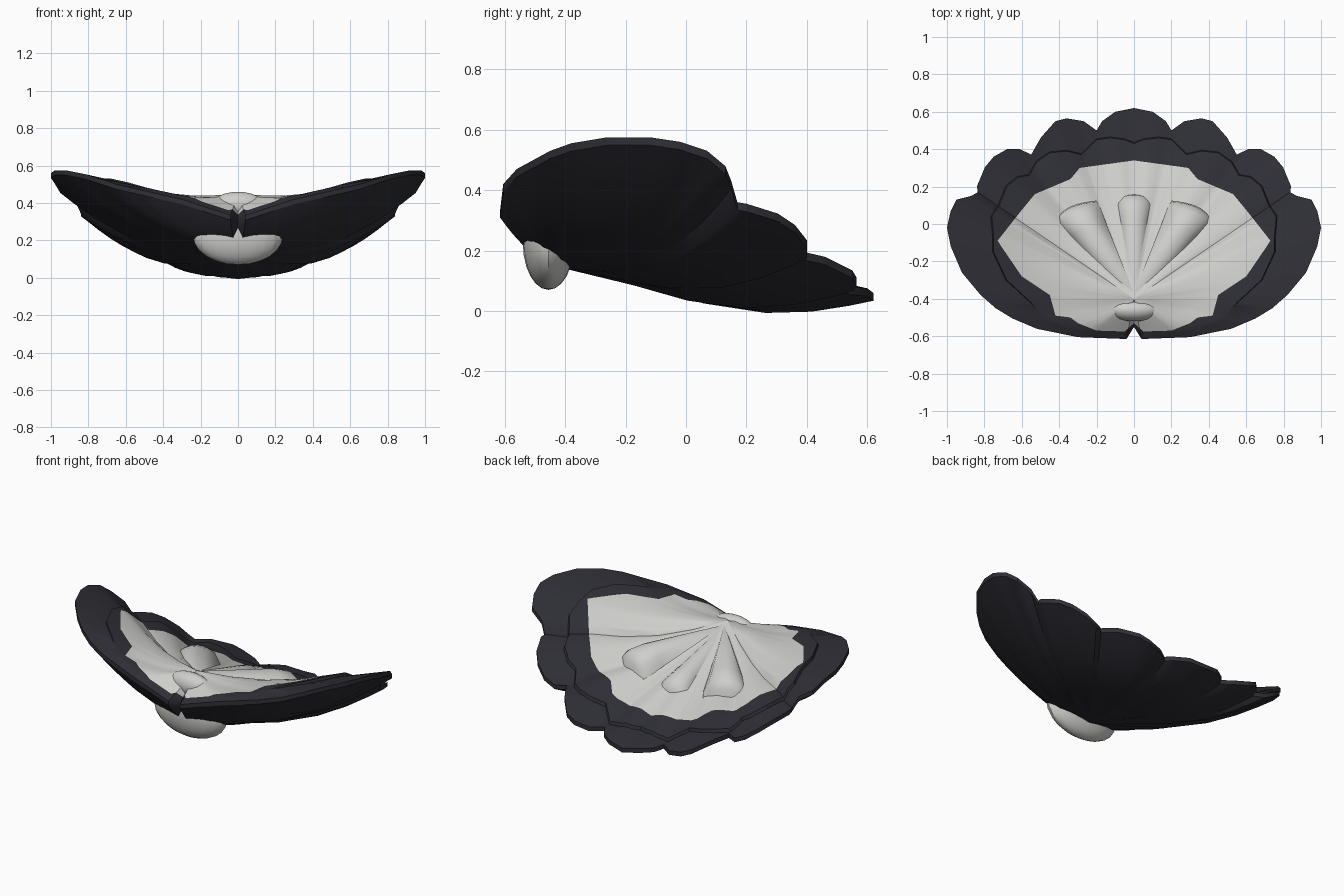
import bpy, bmesh, math
from mathutils import Vector

if "Cube" in bpy.data.objects:
    bpy.data.objects.remove(bpy.data.objects["Cube"])


def material(name, rgb):
    m = bpy.data.materials.new(name)
    m.diffuse_color = (*rgb, 1)
    m.use_nodes = True
    m.node_tree.nodes["Principled BSDF"].inputs["Base Color"].default_value = m.diffuse_color
    return m


DARK = material("charcoal", (0.028, 0.028, 0.037))
PALE = material("pale grey", (0.62, 0.62, 0.60))
ROOT = Vector((0, -0.4))      # point from which the feathers fan out
TOP, BOTTOM = 0.45, 0.14      # heights of the body above and below the root
FLUTE = math.radians(19.5)    # angle between the grooves of the upper feathers

# Right half of the scalloped rim: x, y, z from the back tip to the front notch
RIM = [(0, .62, .06), (.1, .6, .075), (.17, .55, .08), (.2, .5, .09),
       (.27, .55, .09), (.36, .565, .11), (.42, .55, .135), (.5, .46, .18), (.55, .37, .2),
       (.61, .4, .2), (.68, .4, .235), (.75, .36, .285), (.8, .3, .325), (.84, .2, .355),
       (.835, .17, .36), (.87, .15, .43), (.95, .13, .48), (.98, .07, .53), (1, -.02, .56),
       (.98, -.12, .575), (.92, -.26, .575), (.82, -.38, .555), (.74, -.45, .53),
       (.65, -.505, .5), (.52, -.56, .47), (.3, -.605, .42), (.04, -.615, .335), (0, -.55, .32)]
# Edge of the short upper feathers
COVERT = [(0, .43), (.05, .45), (.13, .46), (.2, .45), (.28, .37), (.36, .39), (.45, .38),
          (.52, .33), (.56, .26), (.62, .25), (.68, .2), (.72, .1), (.76, .04), (.75, -.08),
          (.75, -.15), (.68, -.3), (.55, -.42), (.47, -.51), (.33, -.56), (.05, -.592), (0, -.54)]
# Edge of the pale patch
PATCH = [(0, .34), (.29, .3), (.34, .24), (.53, .16), (.62, .05), (.73, -.09), (.6, -.28),
         (.45, -.38), (.42, -.49), (.34, -.5), (.3, -.53), (.2, -.57), (.05, -.575), (0, -.53)]


def bearing(p):
    return math.atan2(p[0], p[1] - ROOT.y)


def hit(line, a):
    """Distance from the root to an outline along bearing a, and its height if any."""
    d = Vector((math.sin(a), math.cos(a)))
    for p, q in zip(line, line[1:]):
        if bearing(p) - 1e-6 <= a <= bearing(q) + 1e-6:
            u, v = Vector(p[:2]) - ROOT, Vector(q[:2]) - ROOT
            den = d.cross(v - u)
            s = min(1, max(0, -d.cross(u) / den)) if abs(den) > 1e-9 else 0
            z = p[2] + (q[2] - p[2]) * s if len(p) > 2 else 0
            return (u + (v - u) * s).length, z
    return hit(line, bearing(line[-1]))


def top_z(a, t, zr):
    # hollow near the root, meeting the straight slope before the pale patch ends
    hollow = 0.055 * max(0, math.sin(min(a * 1.4, math.pi)))
    groove = 1 - abs(math.sin(math.pi * a / FLUTE)) if a < FLUTE * 3.5 else 0
    return (TOP + (zr - TOP) * t - hollow * math.sin(math.pi * min(1, t / 0.8))
            - 0.015 * groove * min(1, t / 0.5))


def bottom_z(a, t, zr):
    return (BOTTOM + (zr - 0.026 - BOTTOM) * t ** 1.8
            - 0.1 * max(0, math.cos(a)) * math.sin(math.pi * t ** 1.3))


def finish(name, bm, mats, angle=30):
    bmesh.ops.recalc_face_normals(bm, faces=bm.faces)
    me = bpy.data.meshes.new(name)
    bm.to_mesh(me)
    bm.free()
    for m in mats:
        me.materials.append(m)
    ob = bpy.data.objects.new(name, me)
    bpy.context.collection.objects.link(ob)
    bpy.ops.object.select_all(action='DESELECT')
    ob.select_set(True)
    bpy.context.view_layer.objects.active = ob
    bpy.ops.object.shade_smooth_by_angle(angle=math.radians(angle))
    return ob


# Feather fan: closed shell made of spokes running over the top and back underneath
half = sorted({round(bearing(p), 4) for p in RIM + COVERT + PATCH}
              | {round(FLUTE * k / 4, 4) for k in range(15)})
half = [a for i, a in enumerate(half) if i == 0 or a - half[i - 1] > 0.004]
spokes = [(a, 1) for a in half] + [(a, -1) for a in reversed(half[1:-1])]
bm = bmesh.new()
apex, base = bm.verts.new((0, ROOT.y, TOP)), bm.verts.new((0, ROOT.y, BOTTOM))
columns = []
for a, side in spokes:
    R, zr = hit(RIM, a)
    tp, tc = hit(PATCH, a)[0] / R, hit(COVERT, a)[0] / R
    tp = min(tp, 0.95)
    tc = min(max(tc, tp + 0.01), 0.97)
    step = 0.02 * max(0, min(1, (math.cos(a) + 0.1) * 3))
    path = [(t, top_z(a, t, zr)) for t in (tp * .25, tp * .5, tp * .75, tp, tc)]
    path += [(min(tc + .006, .99), top_z(a, tc, zr) - step), (1, zr)]
    path += [(t, bottom_z(a, t, zr)) for t in (1, .92, .8, .65, .45, .25)]
    columns.append([bm.verts.new((side * math.sin(a) * R * t, ROOT.y + math.cos(a) * R * t, z))
                    for t, z in path])
for c, d in zip(columns, columns[1:] + columns[:1]):
    bm.faces.new((apex, c[0], d[0])).material_index = 1
    for i in range(len(c) - 1):
        bm.faces.new((c[i], c[i + 1], d[i + 1], d[i])).material_index = 1 if i < 3 else 0
    bm.faces.new((c[-1], base, d[-1]))
finish("feather_fan", bm, (DARK, PALE))


# Raised ridges widening from the root to a rounded blunt end
def ridge(name, left, right, z_end, height):
    left, right = Vector(left), Vector(right)
    along = ((left + right) / 2 - ROOT).normalized()
    bm = bmesh.new()
    tip = bm.verts.new((0, -0.37, TOP - 0.015))
    rows = []
    for push, rise in ((-0.09, 0.97), (0, 1), (0.035, 0.7), (0.045, -0.2)):
        row = []
        for i in range(9):
            s = i / 8
            p = left.lerp(right, s) + along * (push + 0.03 * math.sin(math.pi * s))
            arch = max(0, math.sin(math.pi * s)) ** 0.45
            z = z_end - push * 0.35 - 0.06 + (height + 0.06) * arch * rise
            row.append(bm.verts.new((p.x, p.y, z)))
        rows.append(row)
    # narrow the inner row so that the sides stay straight towards the root
    mid = (left + right) / 2 - along * 0.05
    for v in rows[0]:
        v.co.x = mid.x + (v.co.x - mid.x) * 0.84
        v.co.y = mid.y + (v.co.y - mid.y) * 0.84
    for i in range(8):
        bm.faces.new((tip, rows[0][i], rows[0][i + 1]))
        for r, q in zip(rows, rows[1:]):
            bm.faces.new((r[i], r[i + 1], q[i + 1], q[i]))
    finish(name, bm, (PALE,), 40)


ridge("middle_ridge", (-.11, .09), (.11, .09), .25, .035)
for s, name in ((1, "right_ridge"), (-1, "left_ridge")):
    ridge(name, (s * .18, .09), (s * .415, -.02), .31, .04)


# Rounded knobs above and below the root
def knob(name, centre, size):
    bm = bmesh.new()
    bmesh.ops.create_uvsphere(bm, u_segments=20, v_segments=12, radius=1)
    for v in bm.verts:
        v.co = Vector(c + k * n for c, k, n in zip(centre, size, v.co))
    finish(name, bm, (PALE,))


knob("lower_knob", (0, -.455, .225), (.24, .085, .155))
knob("upper_knob", (0, -.46, .39), (.14, .06, .07))
